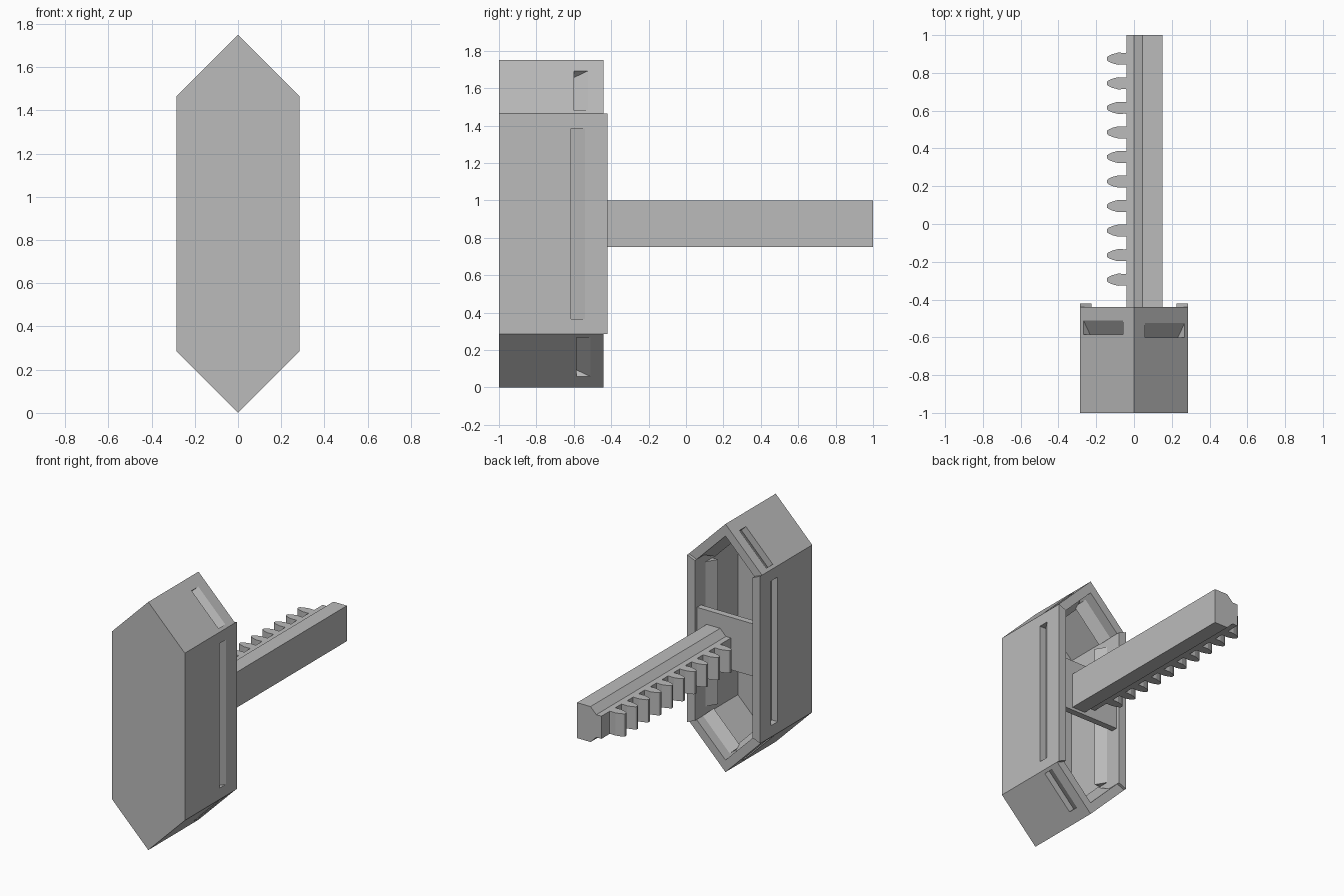
import bpy, bmesh
from mathutils import Vector

if "Cube" in bpy.data.objects:
    bpy.data.objects.remove(bpy.data.objects["Cube"])

grey = bpy.data.materials.new("light_grey")
grey.diffuse_color = (0.5, 0.5, 0.5, 1)
grey.use_nodes = True
grey.node_tree.nodes["Principled BSDF"].inputs["Base Color"].default_value = grey.diffuse_color


def prism(bm, pts, offset):
    """Closed prism: polygon swept along an offset vector."""
    a = [bm.verts.new(p) for p in pts]
    b = [bm.verts.new(Vector(p) + Vector(offset)) for p in pts]
    n = len(pts)
    bm.faces.new(a)
    bm.faces.new(b[::-1])
    for i in range(n):
        bm.faces.new((a[i], b[i], b[(i + 1) % n], a[(i + 1) % n]))


def make(name, prisms):
    bm = bmesh.new()
    for pts, off in prisms:
        prism(bm, pts, off)
    bmesh.ops.recalc_face_normals(bm, faces=bm.faces)
    me = bpy.data.meshes.new(name)
    bm.to_mesh(me)
    bm.free()
    me.materials.append(grey)
    ob = bpy.data.objects.new(name, me)
    bpy.context.collection.objects.link(ob)
    return ob


MID = 0.875          # centre height


def hexagon(w, apex, y):
    """Tall hexagon with 45 degree ends, half width w, half height apex."""
    s = apex - w
    pts = [(0, -apex), (w, -s), (w, s), (0, apex), (-w, s), (-w, -s)]
    return [(x, y, MID + z) for x, z in pts]


# slots: wall point (x, z), outward normal, length, deep edge y
R = 0.5 ** 0.5
slots = []
for sx in (1, -1):
    slots.append(((sx * 0.285, MID), (sx, 0), 1.02, -0.615))
    for sz in (1, -1):
        y0 = -0.60 if sx == sz else -0.585
        slots.append(((sx * 0.163, MID + sz * 0.712), (sx * R, sz * R), 0.297, y0))


def wedge(slot, section):
    """Triangular wedge along a wall; section = (dy, outward offset) points."""
    (x, z), (nx, nz), length, y0 = slot
    tx, tz = -nz, nx
    pts = [(x + nx * o - tx * length / 2, y0 + dy, z + nz * o - tz * length / 2)
           for dy, o in section]
    return pts, (tx * length, 0, tz * length)


# housing: hexagonal box open at the back, with ramped slots cut in each wall
housing = make("housing", [(hexagon(0.285, 0.875, -1), (0, 0.56, 0))])
cuts = [(hexagon(0.225, 0.79, -0.9), (0, 0.7, 0))]
cuts += [wedge(s, [(0, -0.05), (0, 0.01), (0.09, 0.01)]) for s in slots]
cutter = make("housing_cutter", cuts)
cutter.hide_render = True
mod = housing.modifiers.new("cut", "BOOLEAN")
mod.operation = "DIFFERENCE"
mod.solver = "EXACT"
mod.object = cutter
bpy.context.view_layer.objects.active = housing
bpy.ops.object.modifier_apply(modifier="cut")
bpy.data.objects.remove(cutter)

# catches: ramps standing out on the inside of each slot
make("inner_catches", [wedge(s, [(0, -0.057), (0, -0.105), (0.075, -0.06), (0.075, -0.057)])
                       for s in slots])

# raised rims on the two long side walls
make("side_rims", [([(sx * 0.285, -0.44, 0.285), (sx * 0.285, -0.44, 1.465),
                     (sx * 0.225, -0.44, 1.44), (sx * 0.225, -0.44, 0.31)], (0, 0.02, 0))
                   for sx in (1, -1)])

# cross plate that carries the rack
make("cross_plate", [([(-0.226, -0.49, 0.73), (0.226, -0.49, 0.73),
                       (0.226, -0.49, 1.1), (-0.226, -0.49, 1.1)], (0, 0.045, 0))])

# rack bar with chamfered step on the toothed side
half = [(0.15, 0.125), (0.045, 0.125), (0.0, 0.08), (-0.04, 0.08)]
profile = half + [(x, -z) for x, z in reversed(half)]
make("rack_bar", [([(x, -0.46, MID + z) for x, z in profile], (0, 1.46, 0))])

# rack teeth
side = [(-0.03, 0.035), (-0.045, 0.031), (-0.085, 0.032), (-0.115, 0.024),
        (-0.135, 0.015), (-0.143, 0.008)]
tooth = side + [(x, -y) for x, y in reversed(side)]
make("rack_teeth", [([(x, 0.875 - 0.13 * i + y, MID - 0.08) for x, y in tooth], (0, 0, 0.16))
                    for i in range(10)])
